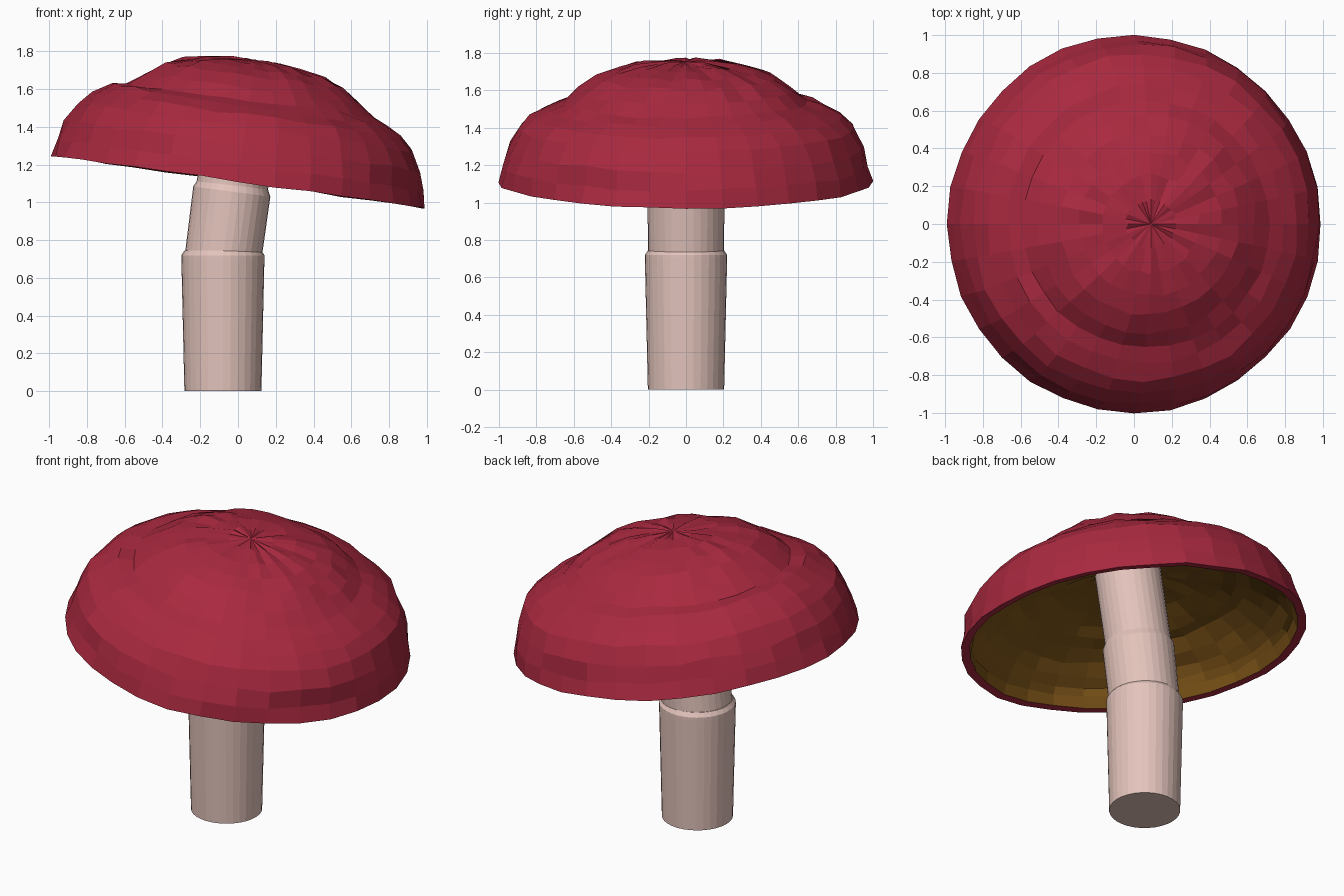
import bpy, bmesh, math, random
from mathutils import Matrix

if "Cube" in bpy.data.objects:
    bpy.data.objects.remove(bpy.data.objects["Cube"])

random.seed(7)
SIDES = 32


def material(name, rgb):
    m = bpy.data.materials.new(name)
    m.diffuse_color = (*rgb, 1)
    m.use_nodes = True
    m.node_tree.nodes["Principled BSDF"].inputs["Base Color"].default_value = m.diffuse_color
    return m


red = material("cap red", (0.395, 0.022, 0.05))
brown = material("underside brown", (0.20, 0.086, 0.009))
cream = material("stem cream", (0.77, 0.55, 0.50))


def lathe(name, profile, mats, location, tilt, offsets=None, rule=None):
    """Revolve (radius, height) points; offsets(i, j) gives a (dr, dz) wobble."""
    bm = bmesh.new()
    rings = []
    for i, (r, z) in enumerate(profile):
        if r == 0:
            rings.append([bm.verts.new((0, 0, z))] * SIDES)
            continue
        ring = []
        for j in range(SIDES):
            a = 2 * math.pi * j / SIDES
            dr, dz = offsets(i, j) if offsets else (0, 0)
            ring.append(bm.verts.new(((r + dr) * math.cos(a), (r + dr) * math.sin(a), z + dz)))
        rings.append(ring)
    for i in range(len(rings) - 1):
        for j in range(SIDES):
            k = (j + 1) % SIDES
            quad = [rings[i][j], rings[i][k], rings[i + 1][k], rings[i + 1][j]]
            f = bm.faces.new(list(dict.fromkeys(quad)))
            f.material_index = rule(i) if rule else 0
    bmesh.ops.recalc_face_normals(bm, faces=bm.faces)
    bm.transform(Matrix.Translation(location) @ Matrix.Rotation(math.radians(tilt), 4, 'Y'))
    me = bpy.data.meshes.new(name)
    bm.to_mesh(me)
    bm.free()
    for m in mats:
        me.materials.append(m)
    ob = bpy.data.objects.new(name, me)
    bpy.context.collection.objects.link(ob)
    return ob


# Cap: softly stepped, lumpy dome with a shallower hollow, tilted to the right
outer = [(1.0, 0), (0.978, 0.09), (0.952, 0.19), (0.90, 0.29), (0.83, 0.355),
         (0.74, 0.405), (0.66, 0.438), (0.58, 0.50), (0.48, 0.565),
         (0.38, 0.604), (0.26, 0.632), (0.13, 0.645), (0, 0.65)]
HOLLOW = 0.42
inner = [(0.95 * r, 0.004 + HOLLOW * (1 - r * r) ** 0.6) for r, z in outer]
n = len(outer)
cap_profile = outer[::-1] + inner


def lump(i, j):
    """Random roughness; the step is strongest on the left side."""
    a = 2 * math.pi * j / SIDES
    size = 0.006 if i == 0 else 0.010
    step = {5: 0.012, 6: -0.014, 7: -0.006}.get(i, 0) * max(0, -math.cos(a))
    return (random.uniform(-size, size), random.uniform(-size, size) + step)


wobble = [[lump(i, j) for j in range(SIDES)] for i in range(n)]


def cap_wobble(i, j):
    return wobble[n - 1 - i if i < n else i - n][j]


lathe("mushroom_cap", cap_profile, [red, brown], (0, 0, 1.11), 8,
      cap_wobble, lambda i: 0 if i < n else 1)

# Stem: upright base with a bevelled shoulder, then two leaning sections
lathe("stem_base", [(0, 0), (0.204, 0), (0.22, 0.70), (0.22, 0.72), (0.203, 0.745), (0, 0.745)],
      [cream], (-0.080, 0, 0), 0)
lathe("stem_middle", [(0, 0), (0.203, 0), (0.206, 0.345), (0.187, 0.385), (0, 0.385)],
      [cream], (-0.078, 0, 0.715), 7.5)
lathe("stem_top", [(0, 0), (0.190, 0), (0.190, 0.48), (0, 0.48)],
      [cream], (-0.032, 0, 1.08), 10)
